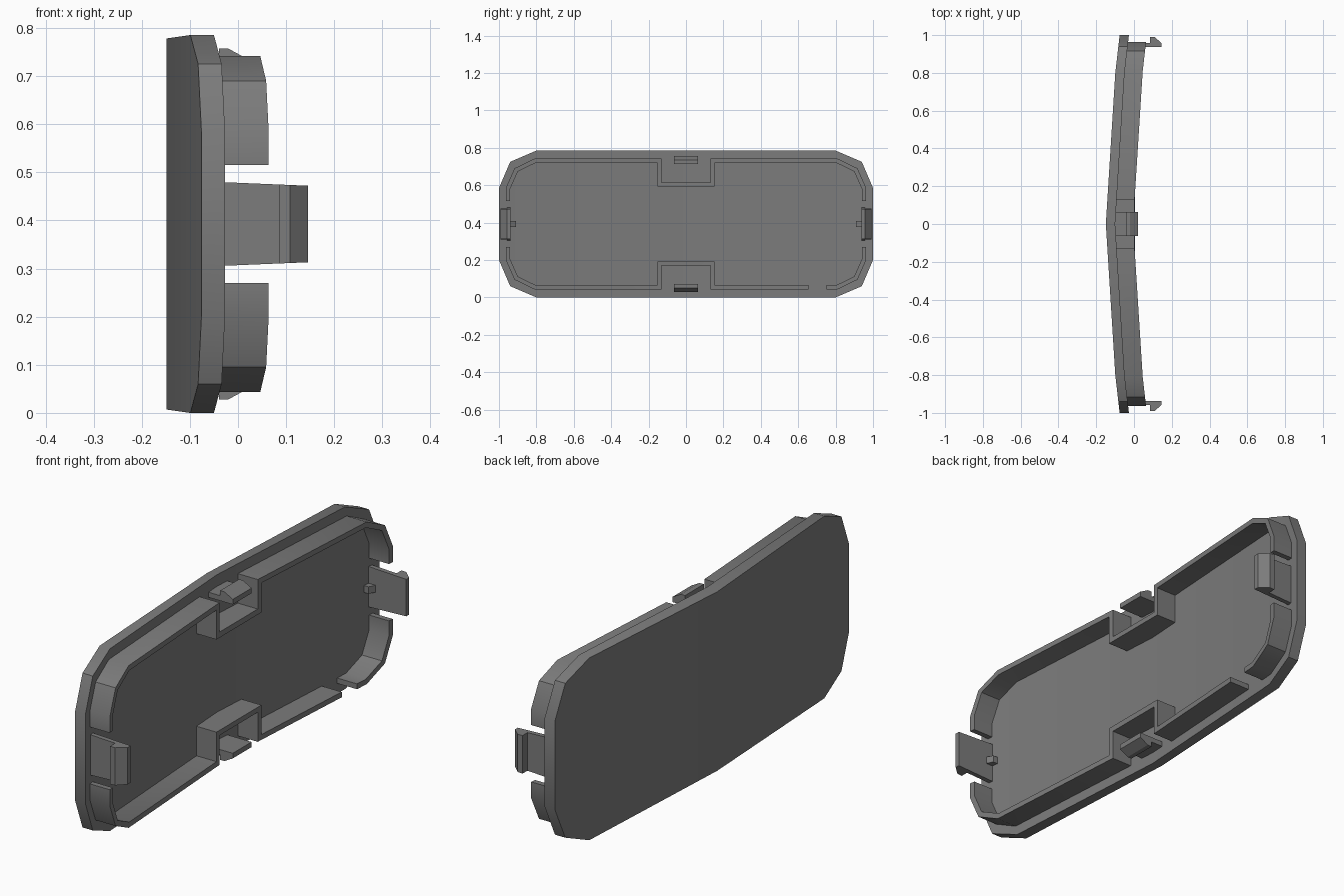
import bpy
import bmesh
import math
from mathutils import Vector

cube = bpy.data.objects.get("Cube")
if cube:
    bpy.data.objects.remove(cube, do_unlink=True)

GREY = bpy.data.materials.new("mid grey plastic")
GREY.use_nodes = True
COLOUR = (0.2, 0.2, 0.2, 1)
GREY.diffuse_color = COLOUR
GREY.node_tree.nodes["Principled BSDF"].inputs["Base Color"].default_value = COLOUR

HEIGHT = 0.785
MID = HEIGHT / 2


def loft(name, rings, smooth=False):
    """Solid skinned through matching rings of points, capped at both ends."""
    bm = bmesh.new()
    rows = [[bm.verts.new(p) for p in ring] for ring in rings]
    n = len(rows[0])
    for a, b in zip(rows, rows[1:]):
        for i in range(n):
            j = (i + 1) % n
            bm.faces.new((a[i], a[j], b[j], b[i]))
    bm.faces.new(rows[0])
    bm.faces.new(rows[-1])
    bmesh.ops.recalc_face_normals(bm, faces=bm.faces)
    mesh = bpy.data.meshes.new(name)
    bm.to_mesh(mesh)
    bm.free()
    mesh.materials.append(GREY)
    obj = bpy.data.objects.new(name, mesh)
    bpy.context.collection.objects.link(obj)
    if smooth:
        bpy.ops.object.select_all(action='DESELECT')
        obj.select_set(True)
        bpy.context.view_layer.objects.active = obj
        bpy.ops.object.shade_smooth_by_angle(angle=math.radians(30))
    return obj


def floor_x(y):
    """Inner surface of the bowed plate."""
    y = abs(y)
    return -0.10 + 0.0625 * min(y, 0.8) + 0.115 * max(y - 0.8, 0)


# Bowed cover plate with clipped corners
half = [(0, 0), (0.8, 0), (0.94, 0.06), (1, 0.2)]
stations = [(-y, z) for y, z in reversed(half[1:])] + half
rings = []
for y, z in stations:
    inner, outer = floor_x(y), floor_x(y) - 0.049
    inset = 0.007 if y == 0 else 0
    rings.append([(outer, y, z + inset), (inner, y, z),
                  (inner, y, HEIGHT - z), (outer, y, HEIGHT - z - inset)])
loft("cover_plate", rings, True)


# Raised inner lip: a wall of constant thickness following a path
def wall(name, path, flip):
    pts = [Vector(p) for p in path]
    rings = []
    for i, p in enumerate(pts):
        normals = []
        for a, b in ((i - 1, i), (i, i + 1)):
            if a >= 0 and b < len(pts):
                d = (pts[b] - pts[a]).normalized()
                normals.append(Vector((d.y, -d.x)))
        m = sum(normals, Vector((0, 0))).normalized()
        q = p + m * (0.023 / m.dot(normals[0]))
        ring = []
        for v, rise in ((p, -0.01), (q, -0.01), (q, 0.095), (p, 0.095)):
            z = HEIGHT - v.y if flip else v.y
            ring.append((floor_x(v.x) + rise, v.x, z))
        rings.append(ring)
    loft(name, rings, True)


end = [(0.13, 0.615), (0.13, 0.742), (0.81, 0.742),
       (0.917, 0.69), (0.963, 0.585), (0.963, 0.515)]
start = [(-y, z) for y, z in reversed(end)]
wall("upper_lip", start + end, False)
wall("lower_lip", start + end[:2] + [(0.655, 0.742)], True)
wall("lower_corner_lip", [(0.75, 0.742)] + end[2:], True)

# Snap clips at both ends, each with a small gusset
clip = [(-0.06, 0.938), (-0.06, 0.958), (0.085, 0.958), (0.085, 0.991),
        (0.108, 0.991), (0.145, 0.958), (0.145, 0.938)]
gusset = [(-0.06, 0.94), (0.0, 0.94), (-0.015, 0.91), (-0.06, 0.91)]
for side, s in (("left_end", 1), ("right_end", -1)):
    name = "back" if s > 0 else "front"
    loft(name + "_clip", [[(x, s * y, MID + k * (0.087 - 0.042 * (x + 0.033)))
                           for x, y in clip] for k in (-1, 1)])
    loft(name + "_clip_gusset", [[(x, s * y, MID + k * 0.015)
                                  for x, y in gusset] for k in (-1, 1)])

# Short hooks in the upper and lower notches
hook = [(-0.11, 0.713), (-0.11, 0.735), (-0.04, 0.735), (-0.04, 0.757),
        (-0.02, 0.757), (0.02, 0.735), (0.02, 0.713)]
for name, flip in (("upper_hook", False), ("lower_hook", True)):
    loft(name, [[(x, y, HEIGHT - z if flip else z) for x, z in hook]
                for y in (-0.064, 0.064)])
